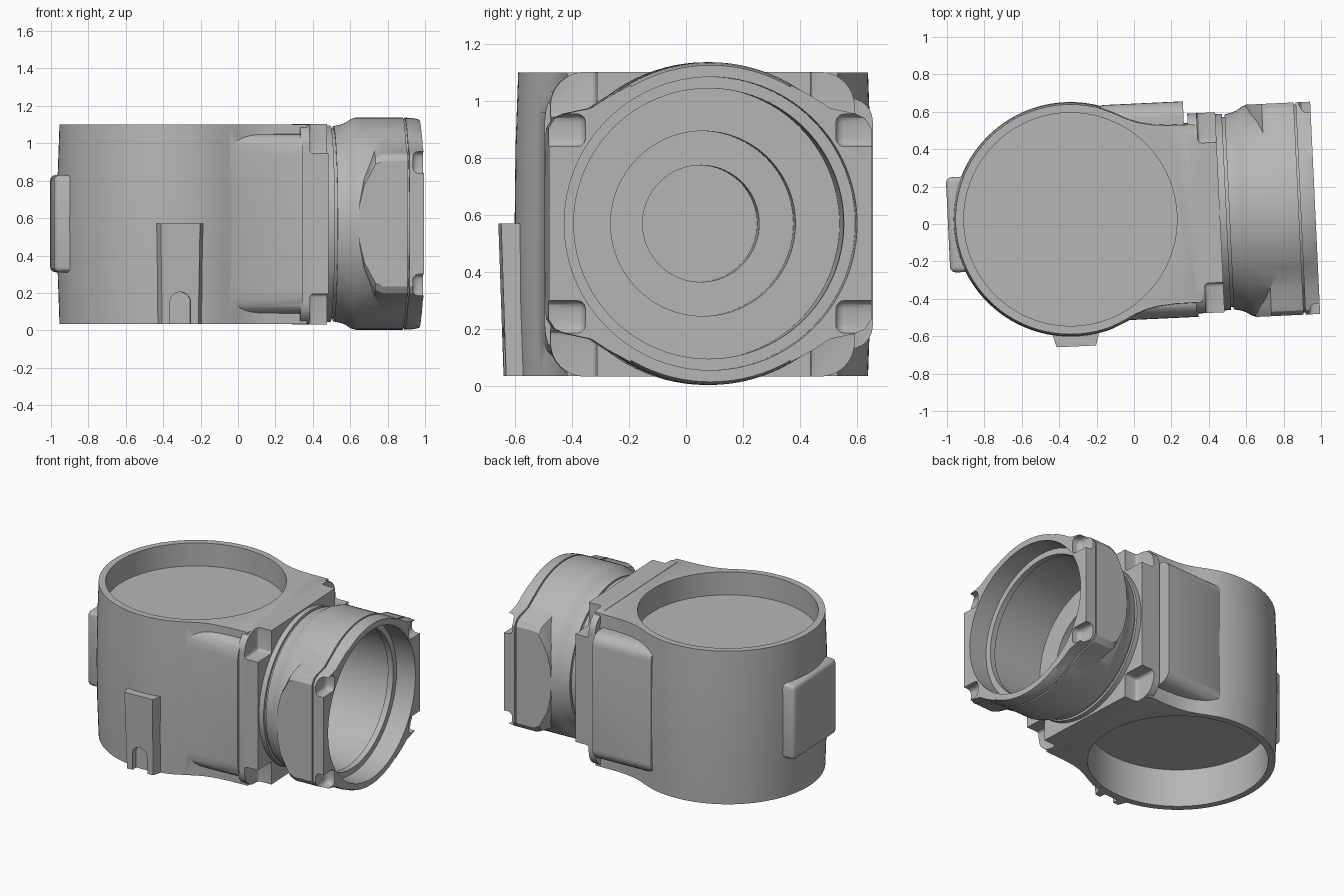
import bpy, bmesh, math
from mathutils import Matrix

cube = bpy.data.objects.get("Cube")
if cube:
    bpy.data.objects.remove(cube)

grey = bpy.data.materials.new("cast_grey")
grey.use_nodes = True
grey.diffuse_color = (0.47, 0.47, 0.47, 1)
grey.node_tree.nodes["Principled BSDF"].inputs["Base Color"].default_value = (0.47, 0.47, 0.47, 1)

# Shared frame: drum axis at the origin, outlet along local x, slightly turned
FRAME = Matrix.Translation((-0.34, 0.025, 0)) @ Matrix.Rotation(math.radians(2.7), 4, 'Z')
MID = 0.57
SEG = 96


def make(name, bm):
    bmesh.ops.recalc_face_normals(bm, faces=bm.faces)
    mesh = bpy.data.meshes.new(name)
    bm.to_mesh(mesh)
    bm.free()
    mesh.materials.append(grey)
    ob = bpy.data.objects.new(name, mesh)
    bpy.context.collection.objects.link(ob)
    ob.matrix_world = FRAME
    return ob


def loft(name, rings):
    bm = bmesh.new()
    loops = [[bm.verts.new(p) for p in ring] for ring in rings]
    n = len(loops[0])
    for a, b in zip(loops, loops[1:]):
        for i in range(n):
            j = (i + 1) % n
            bm.faces.new((a[i], a[j], b[j], b[i]))
    bm.faces.new(loops[0])
    bm.faces.new(loops[-1])
    return make(name, bm)


def box(name, x, y, z, bevel=0.0, segs=3):
    bm = bmesh.new()
    bmesh.ops.create_cube(bm, size=1)
    for v in bm.verts:
        v.co = [(lo + hi) / 2 + c * (hi - lo) for c, (lo, hi) in zip(v.co, (x, y, z))]
    if bevel:
        bmesh.ops.bevel(bm, geom=bm.edges[:], offset=bevel, segments=segs,
                        profile=0.5, affect='EDGES')
    return make(name, bm)


def circle(r, z):
    return [(r * math.cos(2 * math.pi * i / SEG), r * math.sin(2 * math.pi * i / SEG), z)
            for i in range(SEG)]


def turned(name, profile):
    """Solid of revolution about the outlet axis from (x, radius) points."""
    return loft(name, [[(x, c, MID + s) for c, s, _ in circle(r, 0)] for x, r in profile])


def cheek(name, x0, x1, y_out, half_z, slope):
    """Side cheek whose top and bottom ease into the drum wall."""
    side = math.copysign(1, y_out)
    rings = []
    for k in range(7):
        t = math.radians(15 * k)
        y = abs(y_out) - 0.08 + 0.08 * math.sin(t)
        h = half_z - slope * (1 - math.cos(t))
        start = x0 + 0.02 * (1 - math.cos(t))
        rings.append([(x, side * y, MID + z) for x, z in
                      ((start, -h), (x1, -h), (x1, h), (start, h))])
    rings.insert(0, [(x, side * 0.4, z) for x, _, z in rings[0]])
    return loft(name, rings)


def combine(ob, others, operation):
    for other in others:
        mod = ob.modifiers.new("combine", 'BOOLEAN')
        mod.operation = operation
        mod.solver = 'EXACT'
        mod.object = other
        bpy.context.view_layer.update()
        result = bpy.data.meshes.new_from_object(
            ob.evaluated_get(bpy.context.evaluated_depsgraph_get()))
        ob.modifiers.clear()
        ob.data = result
    for other in others:
        bpy.data.objects.remove(other)


def smooth(ob):
    bpy.ops.object.select_all(action='DESELECT')
    ob.select_set(True)
    bpy.context.view_layer.objects.active = ob
    bpy.ops.object.shade_smooth_by_angle(angle=math.radians(30))


def span(side, a, b):
    return tuple(sorted((side * a, side * b)))


def around(side, a, b):
    return tuple(sorted((MID + side * a, MID + side * b)))


def bore():
    return turned("bore_cutter", [(0.42, 0.205), (0.58, 0.205), (0.58, 0.325), (0.74, 0.325),
                                  (0.74, 0.48), (1.13, 0.485), (1.13, 0.475), (1.17, 0.475),
                                  (1.17, 0.515), (1.4, 0.515)])


# Drum with blended neck, swollen a little at mid height
half = [(0.627 * math.cos(math.radians(a)), 0.627 * math.sin(math.radians(a)))
        for a in range(180, 69, -3)]
half += [(0.27, 0.563), (0.33, 0.533), (0.39, 0.51), (0.46, 0.495), (0.55, 0.487), (0.70, 0.485)]
outline = half + [(x, -y) for x, y in reversed(half[1:])]
housing = loft("drum_housing", [[(x * s, y * s, z) for x, y in outline]
                                for z, s in ((0.035, 0.98), (0.3, 0.995), (MID, 1),
                                             (0.84, 0.995), (1.1, 0.98))])

# Square flange with rounded corners
R = 0.12
section = []
for cy, cz, start in ((1, 1, 0), (-1, 1, 90), (-1, -1, 180), (1, -1, 270)):
    for k in range(9):
        a = math.radians(start + k * 11.25)
        section.append((cy * (0.535 - R) + R * math.cos(a), cz * (0.535 - R) + R * math.sin(a)))
flange = loft("flange", [[(x, y, 0.5675 + z) for y, z in section] for x in (0.65, 0.80)])

# Raised cheeks on both sides and a pad on the closed end
cheeks = [cheek("back_cheek", 0.18, 0.63, 0.602, 0.44, 0.08),
          cheek("front_cheek", 0.2, 0.66, -0.553, 0.48, 0.12),
          box("end_pad", (-0.655, -0.45), (-0.255, 0.255), (0.31, 0.83), 0.03)]
combine(housing, [flange] + cheeks, 'UNION')

# Recesses, bore and flange corner notches
notches = [box("notch_cutter", (0.70, 0.9), span(sy, 0.375, 0.7), around(sz, 0.375, 0.7), 0.02)
           for sy in (-1, 1) for sz in (-1, 1)]
recesses = [loft("top_recess_cutter", [circle(0.57, 0.94), circle(0.57, 1.3)]),
            loft("bottom_recess_cutter", [circle(0.57, -0.2), circle(0.57, 0.30)])]
combine(housing, recesses + [bore()] + notches, 'DIFFERENCE')
smooth(housing)

# Outlet ring with grooves
outlet = turned("outlet_ring", [(0.72, 0.525), (0.835, 0.525), (0.835, 0.508), (0.85, 0.508),
                                (0.85, 0.522), (0.89, 0.53), (0.915, 0.54), (0.945, 0.56),
                                (0.97, 0.567), (1.222, 0.567), (1.222, 0.557), (1.232, 0.557),
                                (1.232, 0.567), (1.26, 0.566), (1.29, 0.562), (1.31, 0.556)])

# Flat side pads, filleted onto the ring, whose inner ends taper away
PAD_SECTION = ((0.28, 1.25), (0.36, 1.14), (0.42, 1.04), (0.51, 0.99), (0.545, 0.95), (0.568, 0.86))
pad_shape = [(1.222, 0.39), (1.09, 0.39), (1.05, 0.37), (0.99, 0.24), (0.965, 0.12)]
pad_shape += [(x, -z) for x, z in reversed(pad_shape)]
end_shape = [(1.232, 0.39), (1.31, 0.39), (1.31, -0.39), (1.232, -0.39)]
pads = [loft("side_pad", [[(x, side * y, MID + z * s) for x, z in shape] for y, s in PAD_SECTION])
        for side in (-1, 1) for shape in (pad_shape, end_shape)]
combine(outlet, pads, 'UNION')
pad_notches = [box("pad_notch_cutter", (1.25, 1.4), span(sy, 0.44, 0.7), around(sz, 0.27, 0.385), 0.03)
               for sy in (-1, 1) for sz in (-1, 1)]
combine(outlet, [bore()] + pad_notches, 'DIFFERENCE')
smooth(outlet)

# Front boss with an arched slot at its foot
boss = loft("front_boss", [[(-0.13 * s, -0.595, z), (-0.105 * s, y, z),
                            (0.105 * s, y, z), (0.13 * s, -0.595, z)]
                           for z, s, y in ((0.035, 0.92, -0.662), (MID, 1, -0.68))])
arch = [(-0.055, -0.1), (0.055, -0.1)]
arch += [(0.055 * math.cos(math.pi * k / 16), 0.15 + 0.055 * math.sin(math.pi * k / 16))
         for k in range(17)]
slot = loft("slot_cutter", [[(x, y, z) for x, z in arch] for y in (-0.8, -0.62)])
combine(boss, [slot], 'DIFFERENCE')
smooth(boss)
